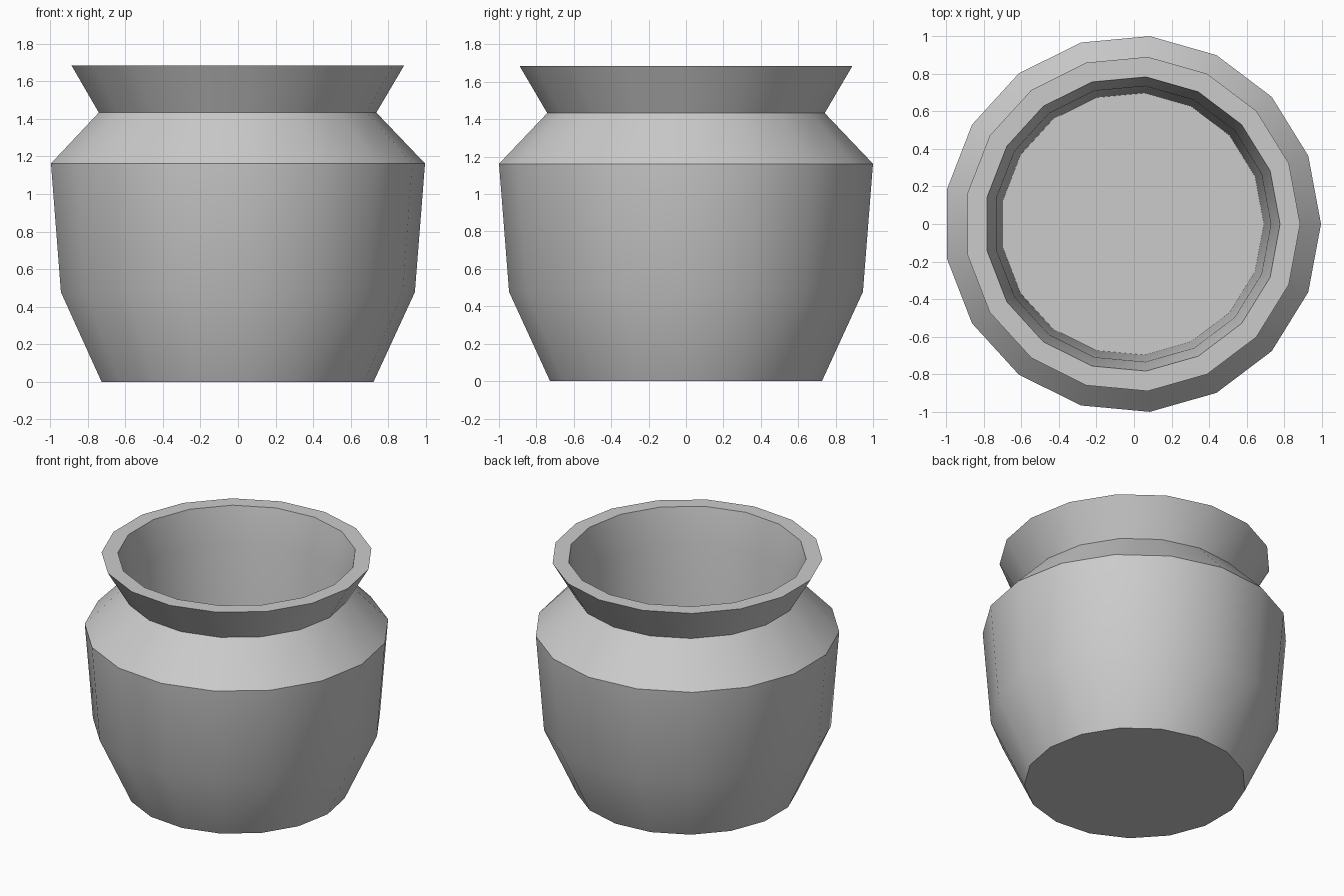
import bpy
import bmesh
import math

cube = bpy.data.objects.get("Cube")
if cube:
    bpy.data.objects.remove(cube, do_unlink=True)

SIDES = 17
CENTRE_X = -0.0086  # an odd-sided ring is not symmetric in x

# Radius and height, from the outer base up over the rim and down to the inner floor
PROFILE = [
    (0.73, 0.0), (0.95, 0.477), (1.004, 1.162), (0.745, 1.433), (0.893, 1.684),
    (0.786, 1.684), (0.737, 1.433), (0.70, 0.06),
]


def make_material(name, colour):
    mat = bpy.data.materials.new(name)
    mat.use_nodes = True
    mat.diffuse_color = colour
    mat.node_tree.nodes["Principled BSDF"].inputs["Base Color"].default_value = colour
    return mat


def ring(bm, radius, height):
    angles = [2 * math.pi * i / SIDES for i in range(SIDES)]
    return [bm.verts.new((radius * math.cos(a) + CENTRE_X, radius * math.sin(a), height))
            for a in angles]


# Pot wall: rings joined by bands of quads
bm = bmesh.new()
rings = [ring(bm, r, z) for r, z in PROFILE]
for low, high in zip(rings, rings[1:]):
    for i in range(SIDES):
        j = (i + 1) % SIDES
        bm.faces.new((low[i], low[j], high[j], high[i]))

# Underside and inner floor
bm.faces.new(list(reversed(rings[0])))
bm.faces.new(rings[-1])
bmesh.ops.recalc_face_normals(bm, faces=bm.faces)

mesh = bpy.data.meshes.new("pot")
bm.to_mesh(mesh)
bm.free()
mesh.materials.append(make_material("light_grey", (0.6, 0.6, 0.6, 1)))
pot = bpy.data.objects.new("pot", mesh)
bpy.context.collection.objects.link(pot)

# Smooth around the wall, crisp at the shoulder, neck and rim
bpy.ops.object.select_all(action="DESELECT")
pot.select_set(True)
bpy.context.view_layer.objects.active = pot
bpy.ops.object.shade_smooth_by_angle(angle=math.radians(30))
